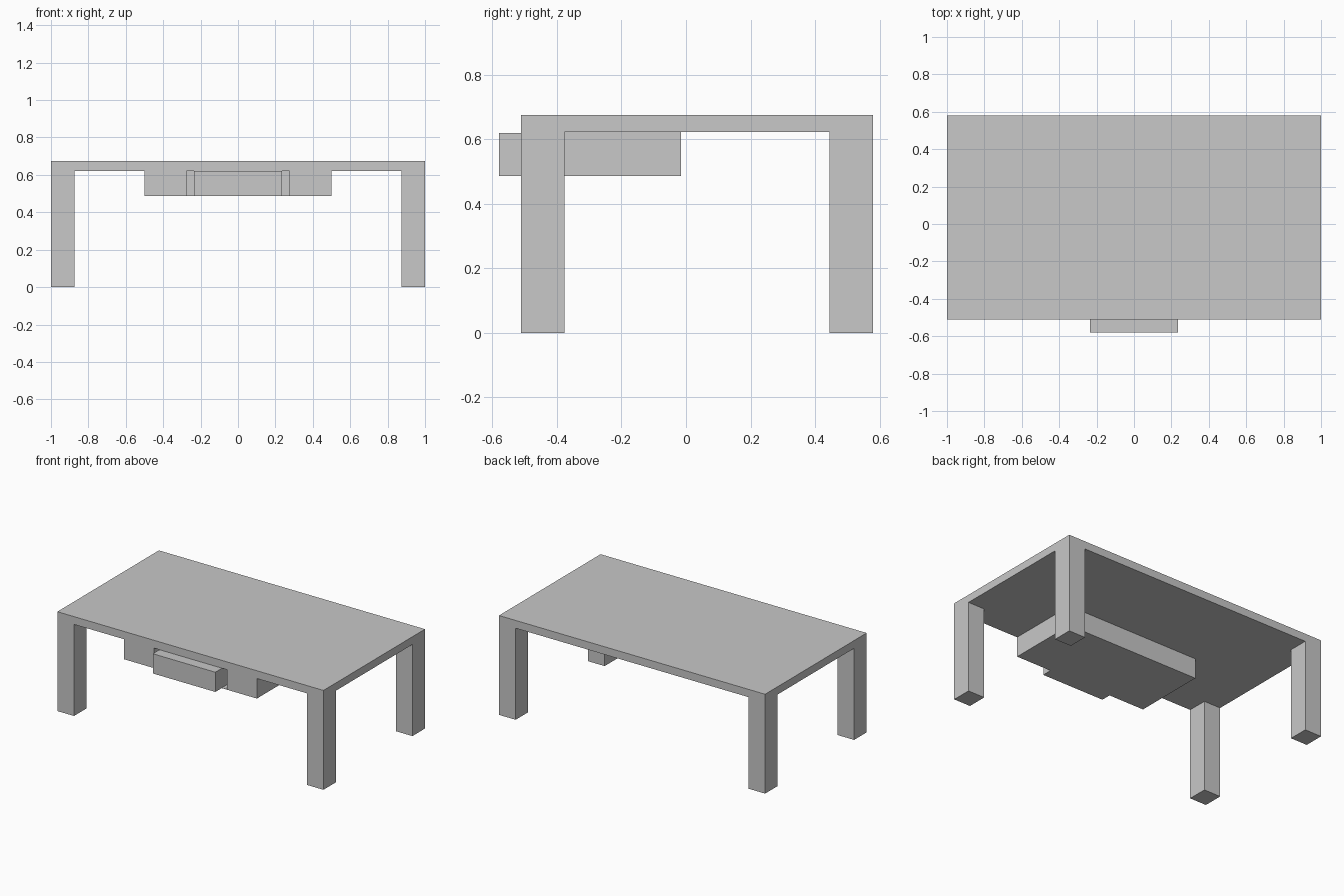
import bpy
import bmesh

cube = bpy.data.objects.get("Cube")
if cube:
    bpy.data.objects.remove(cube, do_unlink=True)

grey = bpy.data.materials.new("plain_grey")
grey.use_nodes = True
colour = (0.58, 0.58, 0.58, 1)
grey.diffuse_color = colour
grey.node_tree.nodes["Principled BSDF"].inputs["Base Color"].default_value = colour

# Shared dimensions
FRONT, BACK = -0.511, 0.579
UNDER, TOP = 0.622, 0.675
LEG_X, LEG_Y = 0.125, 0.135
CASE_X, CASE_Z, CASE_BACK = 0.5, 0.486, -0.015
SLOT_X, SLOT_BACK = 0.275, -0.08
DRAWER_X, DRAWER_FRONT = 0.235, -0.579


def add_object(name, bm):
    bmesh.ops.recalc_face_normals(bm, faces=bm.faces)
    mesh = bpy.data.meshes.new(name)
    bm.to_mesh(mesh)
    bm.free()
    mesh.materials.append(grey)
    obj = bpy.data.objects.new(name, mesh)
    bpy.context.collection.objects.link(obj)
    return obj


def prism(name, outline, z0, z1):
    """Extrude a plan outline from z0 up to z1."""
    bm = bmesh.new()
    face = bm.faces.new([bm.verts.new((x, y, z0)) for x, y in outline])
    top = bmesh.ops.extrude_face_region(bm, geom=[face], use_keep_orig=True)["geom"]
    verts = [g for g in top if isinstance(g, bmesh.types.BMVert)]
    bmesh.ops.translate(bm, verts=verts, vec=(0, 0, z1 - z0))
    return add_object(name, bm)


def rect(x0, x1, y0, y1):
    return [(x0, y0), (x1, y0), (x1, y1), (x0, y1)]


# Table top and four legs as one continuous shell
bm = bmesh.new()
xs = (-1, -1 + LEG_X, 1 - LEG_X, 1)
ys = (FRONT, FRONT + LEG_Y, BACK - LEG_Y, BACK)
layers = [[[bm.verts.new((x, y, z)) for x in xs] for y in ys] for z in (0, UNDER, TOP)]


def box_sides(low, high, loop):
    for (j, i), (n, m) in zip(loop, loop[1:] + loop[:1]):
        bm.faces.new((low[j][i], low[n][m], high[n][m], high[j][i]))


floor, under, top = layers
for j in range(3):
    for i in range(3):
        cell = [(j, i), (j, i + 1), (j + 1, i + 1), (j + 1, i)]
        bm.faces.new([top[a][b] for a, b in cell])
        is_leg = i != 1 and j != 1
        base = floor if is_leg else under
        bm.faces.new([base[a][b] for a, b in cell])
        if is_leg:
            box_sides(floor, under, cell)
rim = ([(0, i) for i in range(3)] + [(j, 3) for j in range(3)]
       + [(3, i) for i in (3, 2, 1)] + [(j, 0) for j in (3, 2, 1)])
box_sides(under, top, rim)
loose = [v for v in bm.verts if not v.link_faces]
bmesh.ops.delete(bm, geom=loose, context='VERTS')
bmesh.ops.dissolve_limit(bm, angle_limit=0.01, verts=bm.verts, edges=bm.edges)
add_object("table_top_and_legs", bm)

# Drawer housing, open towards the front
prism("drawer_housing", [
    (-CASE_X, FRONT), (-SLOT_X, FRONT), (-SLOT_X, SLOT_BACK), (SLOT_X, SLOT_BACK),
    (SLOT_X, FRONT), (CASE_X, FRONT), (CASE_X, CASE_BACK), (-CASE_X, CASE_BACK),
], CASE_Z, UNDER)

# Thin runners closing the gaps under the drawer sides
prism("left_runner", rect(DRAWER_X, SLOT_X, FRONT, SLOT_BACK), CASE_Z, CASE_Z + 0.002)
prism("right_runner", rect(-SLOT_X, -DRAWER_X, FRONT, SLOT_BACK), CASE_Z, CASE_Z + 0.002)

# Drawer, slightly pulled out
prism("drawer", rect(-DRAWER_X, DRAWER_X, DRAWER_FRONT, SLOT_BACK), CASE_Z, UNDER - 0.002)
